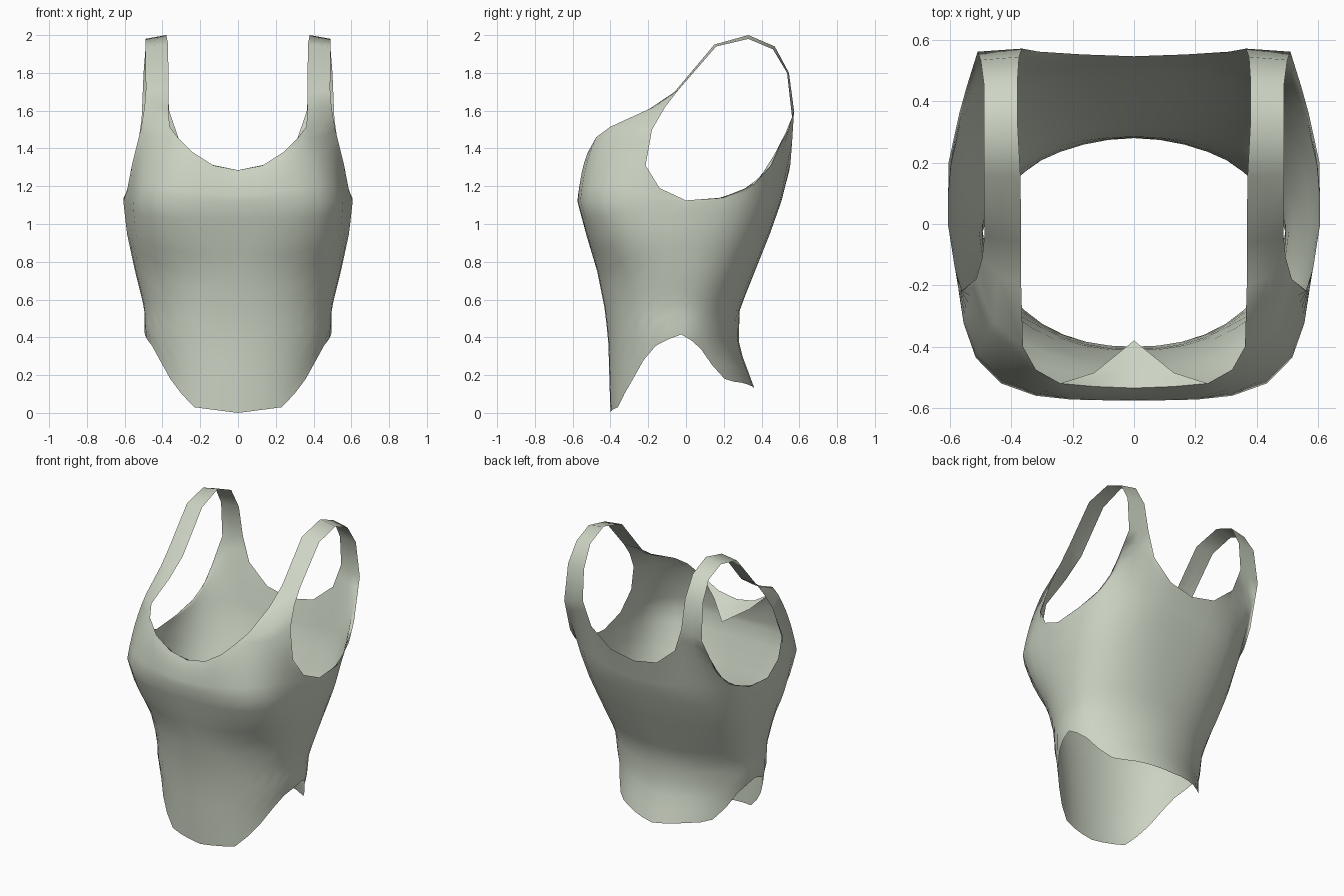
import bpy
import bmesh
import math
from mathutils import Vector

cube = bpy.data.objects.get("Cube")
if cube:
    bpy.data.objects.remove(cube)

fabric = bpy.data.materials.new("pale_sage_fabric")
fabric.use_nodes = True
sage = (0.61, 0.66, 0.55, 1)
fabric.diffuse_color = sage
fabric.node_tree.nodes["Principled BSDF"].inputs["Base Color"].default_value = sage

CHEST = 1.12       # height where the body meets the shoulder panels
BODY_ROWS = 12
PANEL_ROWS = 6

# Body profile: height, half width, front y, back y
profile = [
    (0, .45, -.40, .41), (.15, .45, -.405, .355), (.35, .475, -.41, .28),
    (.42, .495, -.415, .28), (.55, .495, -.43, .285), (.75, .545, -.47, .365),
    (.95, .588, -.53, .445), (CHEST, .607, -.575, .505),
]

# Hem heights, from front centre round the side to back centre
hem = [0, .01, .02, .03, .1, .18, .28, .355, .39, .415,
       .385, .34, .25, .18, .165, .16, .15, .14, .13]

# Edge curves of the left half
front_neck = [(0, -.535, 1.285), (.13, -.53, 1.31), (.24, -.52, 1.38), (.32, -.475, 1.46)]
armhole = [(.56, -.22, 1.32), (.585, -.14, 1.19), (.605, 0, CHEST + .005),
           (.605, .2, 1.14), (.57, .36, 1.21), (.545, .45, 1.31)]
back_neck = [(.31, .562, 1.44), (.17, .553, 1.32), (0, .547, 1.285)]
facing_edge = [(0, -.38, 1.19), (.13, -.485, 1.27), (.24, -.52, 1.375)]

# Strap edges, from front to back
strap_inner = [(.362, -.40, 1.515), (.368, -.2, 1.605), (.368, -.06, 1.7), (.37, .15, 1.95),
               (.38, .33, 2), (.38, .47, 1.94), (.375, .545, 1.8), (.365, .572, 1.6)]
strap_outer = [(.515, -.18, 1.5), (.495, -.11, 1.62), (.488, -.04, 1.71), (.49, .16, 1.94),
               (.49, .33, 1.98), (.49, .46, 1.925), (.5, .535, 1.8), (.51, .562, 1.56)]


def body_size(z):
    """Half width, front and back of the body at height z."""
    for low, high in zip(profile, profile[1:]):
        if z <= high[0]:
            break
    t = (z - low[0]) / (high[0] - low[0])
    return [a + (b - a) * t for a, b in zip(low[1:], high[1:])]


def body_point(angle, z):
    """Point on the rounded box section of the body; angle 0 is the front."""
    width, front, back = body_size(z)
    mid = -.04 * (1 - z / CHEST)
    s, c = math.sin(angle), math.cos(angle)
    if c > 0:
        # The bust is squarer and a little narrower than the ribs
        bust = max(0, (z - .75) / (CHEST - .75))
        power = 2.2 + 1.8 * bust
        width *= 1 - .06 * bust * min(1, 2.5 * c)
        depth = mid - front
    else:
        power = 1.9 + 1.2 * max(0, (z - .45) / (CHEST - .45))
        depth = back - mid
    r = (abs(s) ** power + abs(c) ** power) ** (-1 / power)
    return Vector((width * r * s, mid - depth * r * c, z))


def panel_curve(start, end, bulge):
    """Rise from the chest ring to an edge point, rounded by the bulge."""
    bend = start.lerp(end, .5 - .28 * bulge)
    bend.z = start.z + (end.z - start.z) * (.5 + .13 * bulge)
    for j in range(1, PANEL_ROWS + 1):
        t = j / PANEL_ROWS
        yield start.lerp(bend, t).lerp(bend.lerp(end, t), t)


def add_grid(bm, columns):
    verts = [[bm.verts.new(p) for p in column] for column in columns]
    for a, b in zip(verts, verts[1:]):
        for j in range(len(a) - 1):
            bm.faces.new((a[j], b[j], b[j + 1], a[j + 1]))


def finish(name, bm):
    bmesh.ops.remove_doubles(bm, verts=bm.verts, dist=.0015)
    for v in bm.verts:
        if abs(v.co.x) < .001:
            v.co.x = 0
    mesh = bpy.data.meshes.new(name)
    bm.to_mesh(mesh)
    bm.free()
    mesh.materials.append(fabric)
    for face in mesh.polygons:
        face.use_smooth = True
    obj = bpy.data.objects.new(name, mesh)
    bpy.context.collection.objects.link(obj)
    mirror = obj.modifiers.new("Mirror", 'MIRROR')
    mirror.use_clip = True


# Strap ribbon, rounded outward where it leaves the chest
strap = []
for i, (a, b) in enumerate(zip(strap_inner, strap_outer)):
    inner, outer = Vector(a), Vector(b)
    middle = inner.lerp(outer, .5)
    middle += Vector((.02, -.03, .015)) * max(0, 1 - i / 2)
    strap.append((inner, middle, outer))

# Body and shoulder panels, column by column round the left half
tops = [Vector(p) for p in front_neck] + list(strap[0])
tops += [Vector(p) for p in armhole] + list(reversed(strap[-1]))
tops += [Vector(p) for p in back_neck]
columns = []
for i, (low, top) in enumerate(zip(hem, tops)):
    angle = math.pi * i / (len(tops) - 1)
    column = [body_point(angle, low + (CHEST - low) * j / BODY_ROWS)
              for j in range(BODY_ROWS + 1)]
    column += panel_curve(column[-1], top, max(0, math.cos(angle)))
    columns.append(column)

bm = bmesh.new()
add_grid(bm, columns)
add_grid(bm, list(zip(*strap)))
finish("tank_top", bm)

# Small facing folded inward at the front neckline
bm = bmesh.new()
add_grid(bm, [(Vector(a), Vector(a).lerp(Vector(b), .5), Vector(b))
              for a, b in zip(front_neck, facing_edge)])
finish("neckline_facing", bm)
